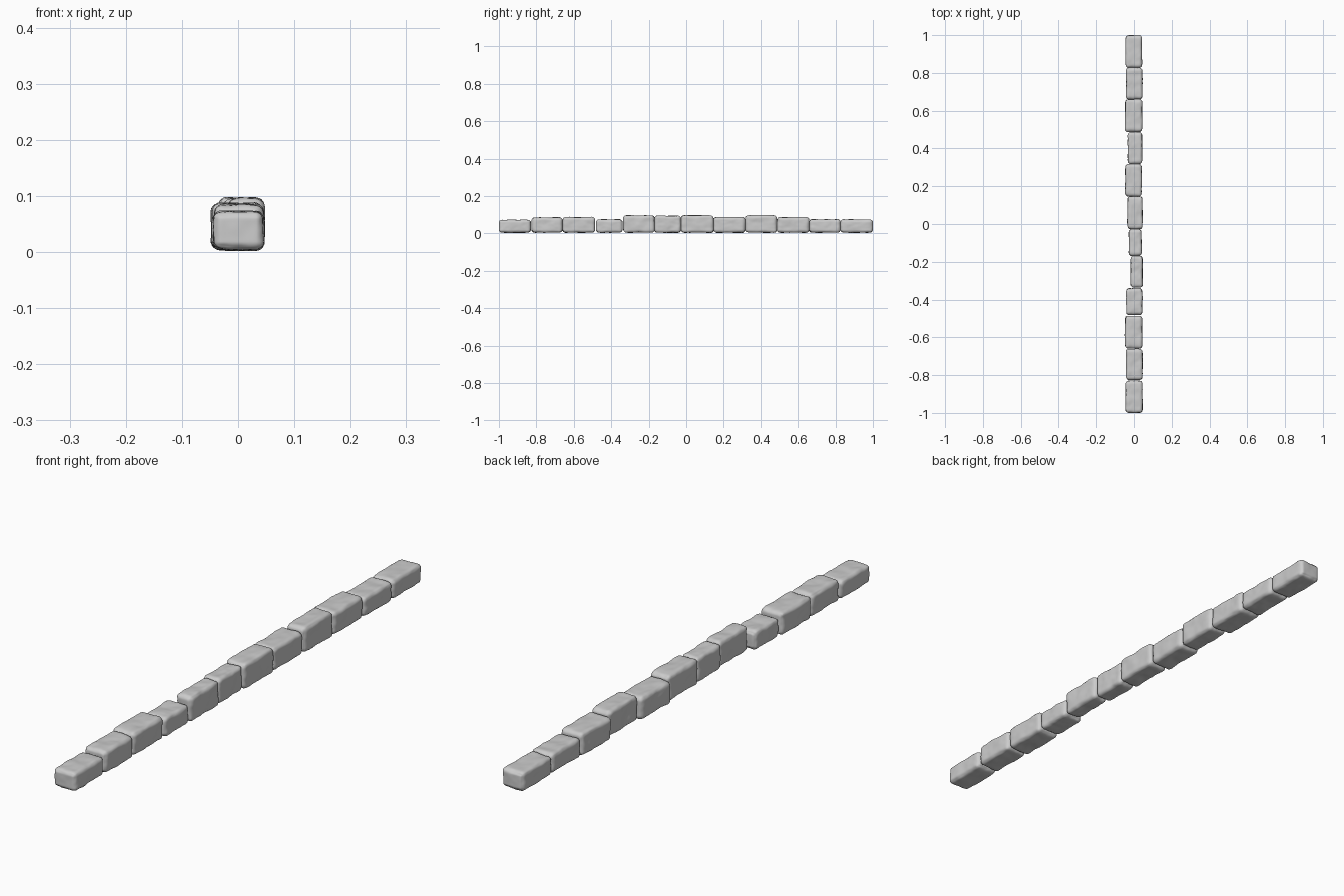
import bpy, bmesh
from mathutils import Vector, noise

if "Cube" in bpy.data.objects:
    bpy.data.objects.remove(bpy.data.objects["Cube"])

# Each stone, front to back: y start, y end, x left, x right, top height
STONES = [
    (-1.000, -0.829, -0.046, 0.048, 0.075),
    (-0.826, -0.660, -0.044, 0.048, 0.087),
    (-0.660, -0.486, -0.049, 0.046, 0.089),
    (-0.482, -0.339, -0.043, 0.047, 0.077),
    (-0.337, -0.168, -0.020, 0.048, 0.098),
    (-0.171, -0.026, -0.029, 0.043, 0.096),
    (-0.028, 0.147, -0.036, 0.048, 0.099),
    (0.145, 0.318, -0.048, 0.043, 0.089),
    (0.317, 0.488, -0.034, 0.046, 0.099),
    (0.487, 0.661, -0.049, 0.046, 0.089),
    (0.659, 0.828, -0.044, 0.047, 0.077),
    (0.826, 1.000, -0.047, 0.045, 0.076),
]
RADIUS = 0.017


def make_stone(index, y0, y1, x0, x1, top):
    half = Vector((x1 - x0, y1 - y0, top - 0.002)) / 2
    centre = Vector(((x0 + x1) / 2, (y0 + y1) / 2, 0.002 + half.z))
    bm = bmesh.new()
    bmesh.ops.create_cube(bm, size=2)
    bmesh.ops.subdivide_edges(bm, edges=bm.edges[:], cuts=17, use_grid_fill=True)
    for v in bm.verts:
        # Rounded box: pull the surface to a fixed radius around an inner box
        p = Vector([v.co[i] * half[i] for i in range(3)])
        q = Vector([max(-half[i] + RADIUS, min(half[i] - RADIUS, p[i])) for i in range(3)])
        n = (p - q).normalized()
        # Worn, uneven surface: only ever cuts inwards
        seed = Vector((index * 7.3, index * 3.1, 0))
        wear = 0.003 * (0.5 + noise.noise(p * 22 + seed))
        wear += 0.0012 * (0.5 + noise.noise(p * 55 + seed))
        worn = 1 if abs(n.y) < 0.9 else 0.4
        v.co = centre + q + n * (RADIUS - max(0, wear) * worn)
    for f in bm.faces:
        f.smooth = True
    bmesh.ops.recalc_face_normals(bm, faces=bm.faces[:])
    mesh = bpy.data.meshes.new(f"kerb_stone_{index}")
    bm.to_mesh(mesh)
    bm.free()
    obj = bpy.data.objects.new(f"kerb_stone_{index}", mesh)
    bpy.context.collection.objects.link(obj)


# Row of kerb stones
for i, stone in enumerate(STONES, 1):
    make_stone(i, *stone)
